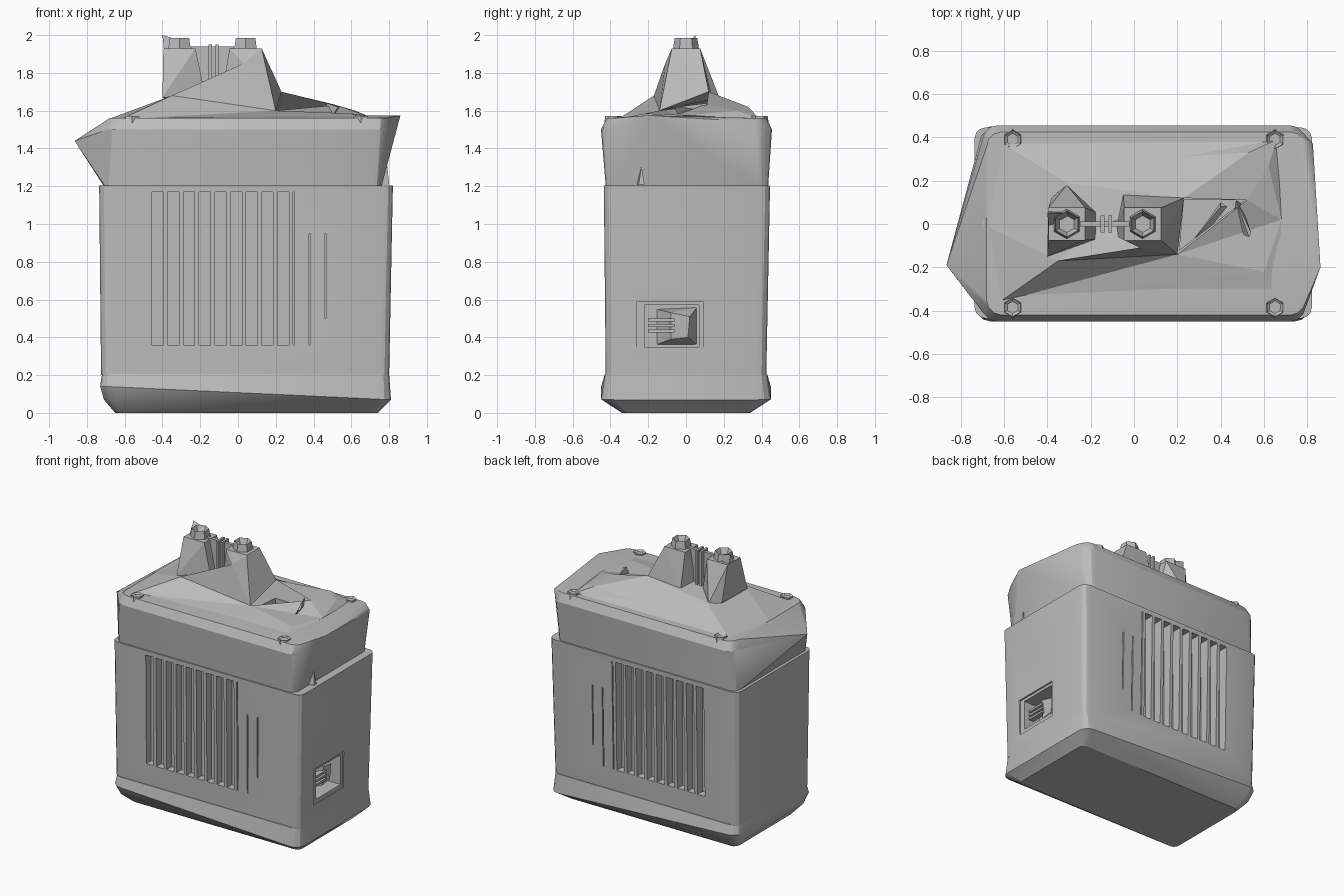
import bpy, bmesh, math
from mathutils import Vector

if "Cube" in bpy.data.objects:
    bpy.data.objects.remove(bpy.data.objects["Cube"], do_unlink=True)

grey = bpy.data.materials.new("plain_grey")
grey.use_nodes = True
GREY = (0.5, 0.5, 0.5, 1)
grey.diffuse_color = GREY
grey.node_tree.nodes["Principled BSDF"].inputs["Base Color"].default_value = GREY


def finish(name, bm, smooth=False):
    bmesh.ops.recalc_face_normals(bm, faces=bm.faces)
    mesh = bpy.data.meshes.new(name)
    bm.to_mesh(mesh)
    bm.free()
    mesh.materials.append(grey)
    ob = bpy.data.objects.new(name, mesh)
    bpy.context.collection.objects.link(ob)
    if smooth:
        shade(ob)
    return ob


def activate(ob):
    bpy.ops.object.select_all(action='DESELECT')
    ob.select_set(True)
    bpy.context.view_layer.objects.active = ob


def shade(ob):
    activate(ob)
    bpy.ops.object.shade_smooth_by_angle(angle=math.radians(28))


def ring(z, x0, x1, y0, y1, r, steps=3):
    """Rounded rectangle as a list of points."""
    pts = []
    corners = [(x1 - r, y1 - r), (x0 + r, y1 - r), (x0 + r, y0 + r), (x1 - r, y0 + r)]
    for q, (cx, cy) in enumerate(corners):
        for i in range(steps + 1):
            a = (q + i / steps) * math.pi / 2
            pts.append((cx + r * math.cos(a), cy + r * math.sin(a), z))
    return pts


def hull(name, pts, smooth=False):
    bm = bmesh.new()
    for p in pts:
        bm.verts.new(p)
    res = bmesh.ops.convex_hull(bm, input=bm.verts)
    loose = [v for v in bm.verts if not v.link_faces]
    bmesh.ops.delete(bm, geom=loose, context='VERTS')
    bmesh.ops.dissolve_limit(bm, angle_limit=0.01, verts=bm.verts, edges=bm.edges)
    return finish(name, bm, smooth)


def boxes(name, specs):
    """Boxes given as (low corner, high corner)."""
    bm = bmesh.new()
    for lo, hi in specs:
        lo, hi = Vector(lo), Vector(hi)
        made = bmesh.ops.create_cube(bm, size=1)["verts"]
        bmesh.ops.scale(bm, vec=hi - lo, verts=made)
        bmesh.ops.translate(bm, vec=(lo + hi) / 2, verts=made)
    return finish(name, bm)


def cut(target, cutter):
    mod = target.modifiers.new("cut", 'BOOLEAN')
    mod.operation, mod.solver, mod.object = 'DIFFERENCE', 'EXACT', cutter
    activate(target)
    bpy.ops.object.modifier_apply(modifier=mod.name)
    bpy.data.objects.remove(cutter, do_unlink=True)


def hex_cap(name, x, y, z0, z1, r, hollow):
    """Six-sided nut with a sunken top."""
    bm = bmesh.new()
    bmesh.ops.create_cone(bm, cap_ends=True, segments=6, radius1=r, radius2=r * 0.85, depth=z1 - z0)
    bmesh.ops.translate(bm, vec=(x, y, (z0 + z1) / 2), verts=bm.verts)
    top = max(bm.faces, key=lambda f: f.calc_center_median().z)
    bmesh.ops.inset_region(bm, faces=[top], thickness=r * 0.25, use_even_offset=True)
    bmesh.ops.translate(bm, vec=(0, 0, -hollow), verts=top.verts)
    return finish(name, bm)


# Base with a chamfered foot, sloping along its long sides
foot = ring(0, -0.65, 0.74, -0.34, 0.34, 0.04)
belly = [(x, y, 0.07 + 0.07 * (0.8 - x) / 1.5)
         for x, y, z in ring(0, -0.73, 0.81, -0.45, 0.45, 0.07)]
hull("base", foot + belly + ring(0.07, -0.71, 0.81, -0.42, 0.42, 0.07)
     + ring(0.205, -0.72, 0.80, -0.43, 0.43, 0.06), True)

# Main casing
body = hull("body", ring(0.2, -0.725, 0.80, -0.425, 0.425, 0.05)
            + ring(1.205, -0.735, 0.82, -0.435, 0.445, 0.05))

# Vent slots through the front and back walls, fading out toward the left
slots = []
for side in (-1, 1):
    for i in range(12):
        x = -0.455 + 0.083 * i
        wide = 0.06 if i < 9 else 0.008
        low = 0.36 if i < 11 else 0.5
        high = 1.17 if i < 10 else 0.95
        y0, y1 = sorted((side * 0.37, side * 0.5))
        slots.append(((x, y0, low), (x + wide, y1, high)))
cut(body, boxes("slot_cutter", slots))

# Framed socket recess in the side
cut(body, boxes("frame_cutter", [((0.795, -0.26, 0.32), (0.9, 0.09, 0.59))]))
cut(body, boxes("recess_cutter", [((0.66, -0.22, 0.35), (0.9, 0.07, 0.57))]))
shade(body)
hull("socket_block", [(0.65, -0.16, 0.36), (0.65, 0.06, 0.36), (0.65, 0.06, 0.56), (0.65, -0.16, 0.55),
                      (0.75, -0.08, 0.39), (0.75, 0.01, 0.40), (0.75, 0.02, 0.51), (0.76, -0.08, 0.53)])
boxes("socket_prongs", [((0.73, -0.2, z), (0.77, -0.06, z + 0.016)) for z in (0.425, 0.455, 0.485)])

# Lid with a pulled-out point on each end
lid = hull("lid", ring(1.2, -0.71, 0.76, -0.425, 0.435, 0.05)
           + ring(1.5, -0.70, 0.79, -0.45, 0.455, 0.07)
           + ring(1.56, -0.68, 0.79, -0.42, 0.425, 0.07)
           + [(-0.865, -0.19, 1.44), (0.86, -0.2, 1.575), (0.825, 0.37, 1.54)])
pocket = hull("pocket_cutter", [(x, y, z) for z in (1.46, 1.7)
                                for x, y in ((0.21, -0.12), (0.23, 0.11), (0.51, 0.11))])
cut(lid, pocket)
shade(lid)

# Faceted roof with an open pocket
P = {
    "fl": (-0.62, -0.36, 1.555), "fr": (0.66, -0.36, 1.555),
    "br": (0.66, 0.39, 1.555), "bl": (-0.62, 0.38, 1.555), "l": (-0.7, 0, 1.55),
    "rl": (-0.35, -0.17, 1.68), "rb": (-0.31, 0.19, 1.67),
    "pk": (0.03, -0.11, 1.85), "m": (-0.13, 0, 1.7),
    "p1": (0.2, -0.14, 1.6), "p2": (0.23, 0.12, 1.7), "p3": (0.52, 0.11, 1.63),
    "e1": (0.6, -0.22, 1.585), "e2": (0.68, 0.02, 1.575), "e3": (0.62, 0.27, 1.6),
    "b1": (0.23, 0.31, 1.6), "b2": (0.53, 0.33, 1.62),
}
FACES = ("fl e1 p1,fl p1 rl,rl p1 pk,fl fr e1,fr e2 e1,fr br e2,br e3 e2,br b2 e3,"
         "br bl b1,br b1 b2,bl rb b1,rb p2 b1,p2 p3 b2,p2 b2 b1,p3 e3 b2,p3 e2 e3,"
         "p1 e1 e2,p1 e2 p3,l fl rl,l rl rb,l rb bl,rl pk m,rl m rb,m pk p2,m p2 rb,pk p1 p2")
bm = bmesh.new()
V = {k: bm.verts.new(p) for k, p in P.items()}
for face in FACES.split(","):
    bm.faces.new([V[k] for k in face.split()])
finish("roof", bm)

# Bent bracket in the pocket
hull("pocket_bracket", [(0.45, -0.02, 1.5), (0.53, -0.06, 1.62), (0.54, -0.04, 1.62),
                        (0.47, 0.11, 1.64), (0.49, 0.1, 1.6)])
hull("pocket_strut", [(0.27, -0.08, 1.46), (0.3, -0.08, 1.46), (0.4, 0.08, 1.6), (0.43, 0.08, 1.6),
                      (0.4, 0.1, 1.56)])

# Two outlet towers with nuts on top
def tower(name, x, base):
    top = [(x + 0.085 * sx, 0.075 * sy, 1.93) for sx in (-1, 1) for sy in (-1, 1)]
    hull(name, top + base)
    hex_cap(name + "_nut", x, 0, 1.92, 1.985, 0.07, 0.04)


tower("right_tower", -0.31, [(-0.4, -0.15, 1.67), (-0.38, 0.12, 1.66), (-0.31, 0.18, 1.66),
                             (-0.17, 0.05, 1.66), (-0.17, -0.07, 1.66)])
tower("left_tower", 0.04, [P["p1"], P["p2"], P["pk"], (-0.05, 0.14, 1.66), (-0.09, -0.05, 1.66)])
hull("tower_spike", [(-0.4, 0.05, 2), (-0.39, 0.06, 1.9), (-0.39, -0.03, 1.9), (-0.29, 0.04, 1.93),
                     (-0.3, 0.05, 1.97)])

# Ribbed web between the towers
boxes("tower_web", [((-0.25, -0.012, 1.65), (-0.02, 0.012, 1.94))])
boxes("web_ribs", [((x, -0.04, 1.65), (x + 0.018, 0.04, 1.95)) for x in (-0.155, -0.12)])

# Small caps on the lid corners and a fin on the lid's side
for side, y in (("front", -0.385), ("back", 0.39)):
    for end, x in (("right", -0.56), ("left", 0.65)):
        hex_cap(f"{side}_{end}_corner_cap", x, y, 1.52, 1.572, 0.05, 0.01)
hull("lid_fin", [(0.76, -0.26, 1.21), (0.8, -0.22, 1.21), (0.8, -0.25, 1.21), (0.79, -0.235, 1.31)])
